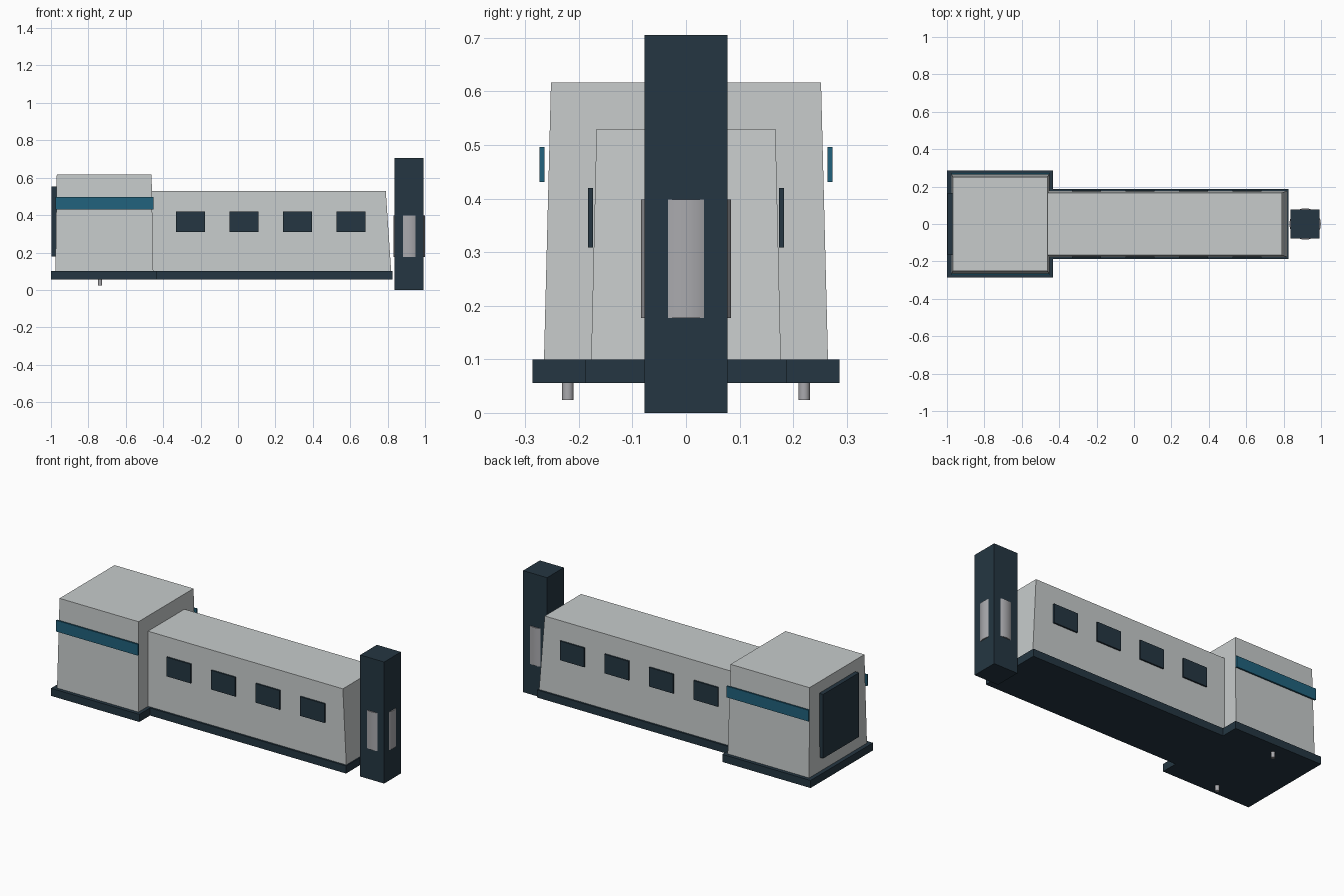
import bpy, bmesh

cube = bpy.data.objects.get("Cube")
if cube:
    bpy.data.objects.remove(cube, do_unlink=True)


def material(name, rgb):
    m = bpy.data.materials.new(name)
    m.use_nodes = True
    m.diffuse_color = (*rgb, 1)
    m.node_tree.nodes["Principled BSDF"].inputs["Base Color"].default_value = (*rgb, 1)
    return m


SHELL = material("pale grey", (0.57, 0.60, 0.60))
DARK = material("dark navy", (0.018, 0.037, 0.054))
TEAL = material("teal", (0.015, 0.122, 0.205))
METAL = material("light metal", (0.40, 0.40, 0.42))


def finish(name, bm, mat):
    bmesh.ops.recalc_face_normals(bm, faces=bm.faces)
    mesh = bpy.data.meshes.new(name)
    bm.to_mesh(mesh)
    bm.free()
    mesh.materials.append(mat)
    obj = bpy.data.objects.new(name, mesh)
    bpy.context.collection.objects.link(obj)
    return obj


def block(name, mat, x, y, z, top_x=None, top_y=None):
    """Box from (min, max) spans, with an optional narrower top."""
    bm = bmesh.new()
    bmesh.ops.create_cube(bm, size=1)
    for v in bm.verts:
        up = v.co.z > 0
        xs = top_x if up and top_x else x
        ys = top_y if up and top_y else y
        v.co = (xs[v.co.x > 0], ys[v.co.y > 0], z[up])
    return finish(name, bm, mat)


def cylinder(name, mat, x, y, z, radius, sides=32):
    bm = bmesh.new()
    bmesh.ops.create_cone(bm, cap_ends=True, segments=sides, radius1=radius,
                          radius2=radius, depth=z[1] - z[0])
    bmesh.ops.translate(bm, verts=bm.verts, vec=(x, y, (z[0] + z[1]) / 2))
    obj = finish(name, bm, mat)
    bpy.ops.object.select_all(action="DESELECT")
    obj.select_set(True)
    bpy.context.view_layer.objects.active = obj
    bpy.ops.object.shade_smooth_by_angle()
    return obj


def span(half):
    return (-half, half)


# Floor slabs
FLOOR = (0.056, 0.1)
block("cabin_floor", DARK, (-1, -0.433), span(0.286), FLOOR)
block("corridor_floor", DARK, (-0.433, 0.825), span(0.188), FLOOR)

# Tapered shells
block("cabin_shell", SHELL, (-0.976, -0.453), span(0.265), (0.1, 0.617),
      (-0.969, -0.462), span(0.252))
block("corridor_shell", SHELL, (-0.47, 0.819), span(0.177), (0.1, 0.53),
      (-0.47, 0.79), span(0.167))

# End door of the cabin
block("end_door", DARK, (-0.996, -0.971), span(0.165), (0.18, 0.552))

# Windows, stripes and feet on both sides
for side, label in ((-1, "right"), (1, "left")):
    def side_span(a, b):
        return tuple(sorted((side * a, side * b)))

    for i in range(4):
        cx = -0.254 + 0.286 * i
        block(f"{label}_window_{i + 1}", DARK, (cx - 0.078, cx + 0.078),
              side_span(0.174, 0.183), (0.309, 0.42))
    block(f"{label}_stripe", TEAL, (-0.977, -0.452), side_span(0.264, 0.2735), (0.431, 0.496))
    cylinder(f"{label}_foot", METAL, -0.737, side * 0.2205, (0.024, 0.07), 0.0105)

# Pillar with a round lamp showing through its four faces
block("pillar", DARK, (0.838, 0.992), span(0.077), (0, 0.705))
cylinder("pillar_lamp", METAL, 0.915, 0, (0.177, 0.398), 0.084, 48)
